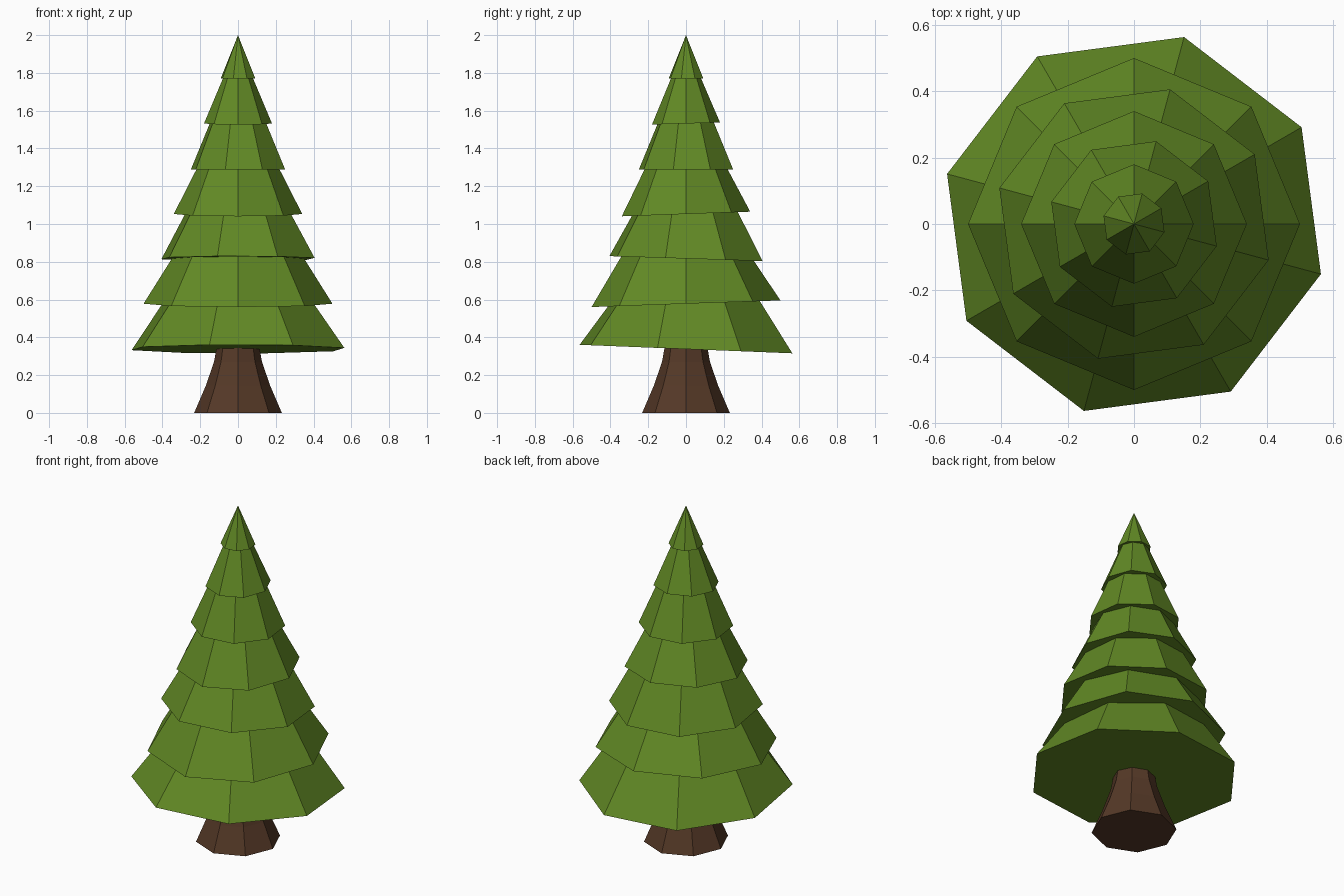
import bpy, bmesh
from math import cos, sin, radians

if "Cube" in bpy.data.objects:
    bpy.data.objects.remove(bpy.data.objects["Cube"])

SIDES = 8

def material(name, rgb):
    m = bpy.data.materials.new(name)
    m.diffuse_color = (*rgb, 1)
    m.use_nodes = True
    m.node_tree.nodes["Principled BSDF"].inputs["Base Color"].default_value = m.diffuse_color
    return m

def loft(name, profile, phase, mat, tilt=0.0):
    """Closed octagonal loft through (radius, z) rings; tilt slopes the first ring along y."""
    bm = bmesh.new()
    rings = []
    for i, (r, z) in enumerate(profile):
        if r == 0:
            rings.append([bm.verts.new((0, 0, z))] * SIDES)
            continue
        ring = []
        for k in range(SIDES):
            a = radians(phase + 360 * k / SIDES)
            x, y = r * cos(a), r * sin(a)
            ring.append(bm.verts.new((x, y, z + (tilt * y if i == 0 else 0))))
        rings.append(ring)
    for lo, hi in zip(rings, rings[1:]):
        for k in range(SIDES):
            n = (k + 1) % SIDES
            quad = [lo[k], lo[n], hi[n], hi[k]]
            bm.faces.new(list(dict.fromkeys(quad)))
    bm.faces.new(rings[0][::-1])
    if profile[-1][0]:
        bm.faces.new(rings[-1])
    bmesh.ops.recalc_face_normals(bm, faces=bm.faces)
    me = bpy.data.meshes.new(name)
    bm.to_mesh(me)
    bm.free()
    me.materials.append(mat)
    ob = bpy.data.objects.new(name, me)
    bpy.context.collection.objects.link(ob)
    return ob

green = material("needles", (0.12, 0.25, 0.018))
brown = material("bark", (0.09, 0.04, 0.02))

# Flared trunk, ending inside the lowest tier
loft("trunk", [(0.232, 0), (0.17, 0.145), (0.127, 0.27), (0.1, 0.42)], 0, brown)

# Branch tiers: bottom radius, bottom z, radius where the next tier starts, tilt
tiers = [
    (0.583, 0.338, 0.415, -0.040),
    (0.500, 0.578, 0.350, 0.035),
    (0.420, 0.817, 0.290, -0.032),
    (0.340, 1.053, 0.220, 0.036),
    (0.258, 1.289, 0.155, 0.0),
    (0.180, 1.532, 0.080, 0.030),
    (0.095, 1.770, 0.0, 0.0),
]
for i, (r, z, r_top, tilt) in enumerate(tiers):
    if i + 1 < len(tiers):
        z_next = tiers[i + 1][1]
        t = 1 + 0.025 / (z_next - z)      # reach slightly into the tier above
        top = (r + (r_top - r) * t, z + (z_next - z) * t)
    else:
        top = (0, 2.0)
    loft(f"branch_tier_{i + 1}", [(r, z), top], 30 if i % 2 == 0 else 0, green, tilt)
